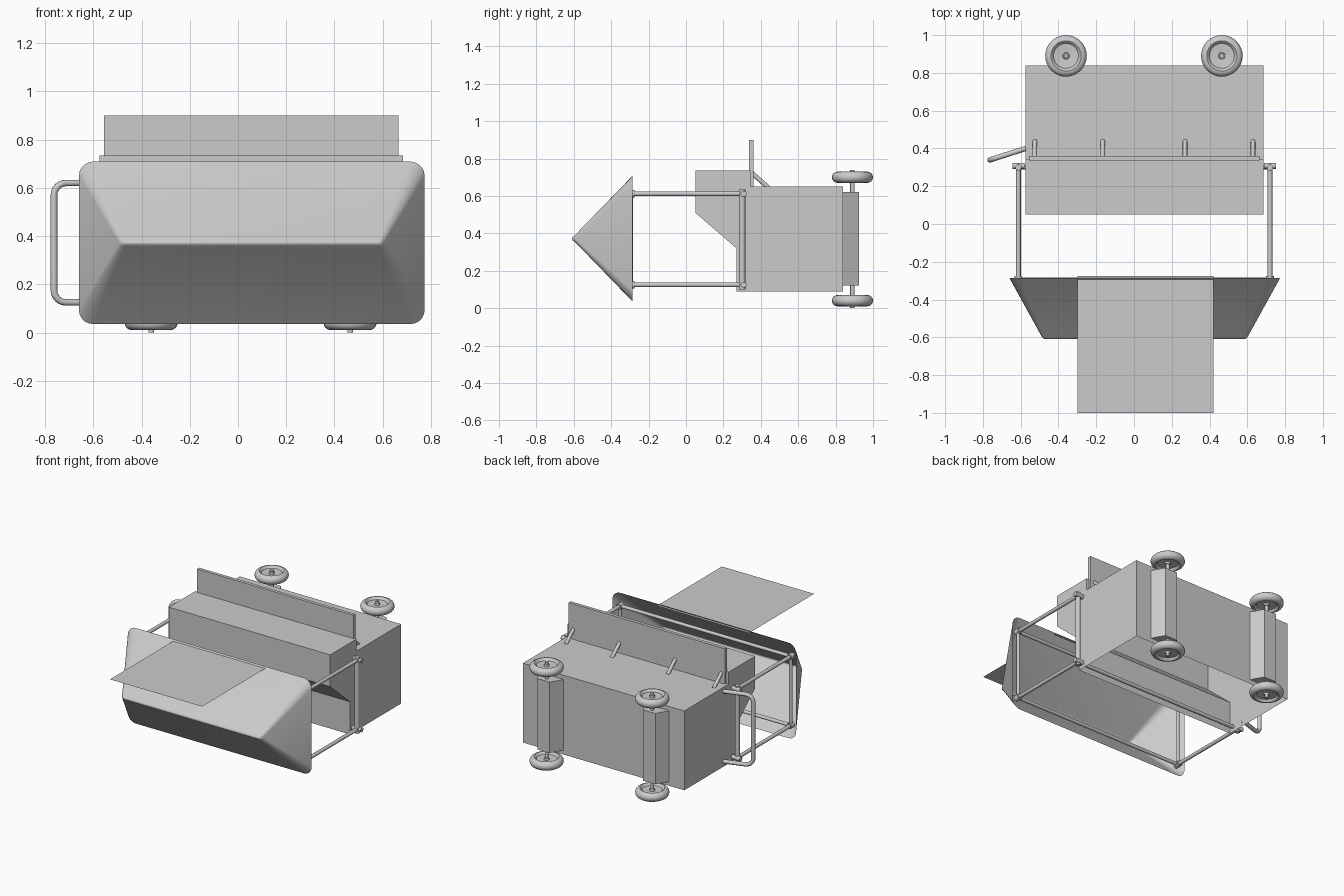
import bpy, bmesh, math
from mathutils import Vector

cube = bpy.data.objects.get("Cube")
if cube:
    bpy.data.objects.remove(cube, do_unlink=True)

grey = bpy.data.materials.new("plain_grey")
grey.use_nodes = True
colour = (0.6, 0.6, 0.6, 1)
grey.diffuse_color = colour
grey.node_tree.nodes["Principled BSDF"].inputs["Base Color"].default_value = colour


def finish(name, bm, smooth=None, fix=True):
    """Turn a bmesh into a named grey object."""
    if fix:
        bmesh.ops.recalc_face_normals(bm, faces=bm.faces)
    mesh = bpy.data.meshes.new(name)
    bm.to_mesh(mesh)
    bm.free()
    obj = bpy.data.objects.new(name, mesh)
    bpy.context.collection.objects.link(obj)
    mesh.materials.append(grey)
    if smooth:
        bpy.ops.object.select_all(action='DESELECT')
        obj.select_set(True)
        bpy.context.view_layer.objects.active = obj
        bpy.ops.object.shade_smooth_by_angle(angle=math.radians(smooth))
    return obj


def loft(bm, rings, caps=(True, True)):
    """Skin equal closed rings of points, with optional end caps."""
    loops = [[bm.verts.new(p) for p in ring] for ring in rings]
    for a, b in zip(loops, loops[1:]):
        for i in range(len(a)):
            j = (i + 1) % len(a)
            bm.faces.new((a[i], a[j], b[j], b[i]))
    if caps[0]:
        bm.faces.new(loops[0])
    if caps[1]:
        bm.faces.new(loops[-1])


def rod(name, a, b, r, sides=16):
    a, b = Vector(a), Vector(b)
    turn = (b - a).to_track_quat('Z', 'Y')
    rings = [[p + turn @ Vector((r * math.cos(t), r * math.sin(t), 0))
              for t in (math.tau * i / sides for i in range(sides))]
             for p in (a, b)]
    bm = bmesh.new()
    loft(bm, rings)
    return finish(name, bm, 40)


def box(name, lo, hi):
    bm = bmesh.new()
    loft(bm, [[(lo[0], lo[1], z), (hi[0], lo[1], z), (hi[0], hi[1], z), (lo[0], hi[1], z)]
              for z in (lo[2], hi[2])])
    return finish(name, bm)


# Cabinet with overhanging counter, open underneath
profile = [(0.05, 0.735), (0.05, 0.51), (0.27, 0.32), (0.27, 0.09),
           (0.84, 0.09), (0.84, 0.65), (0.345, 0.65), (0.345, 0.735)]
bm = bmesh.new()
loft(bm, [[(x, y, z) for y, z in profile] for x in (-0.575, 0.685)])
bmesh.ops.recalc_face_normals(bm, faces=bm.faces)
under = [f for f in bm.faces if f.calc_center_median().z < 0.1]
bmesh.ops.delete(bm, geom=under, context='FACES_ONLY')
finish("cabinet", bm, fix=False)

# Upright board behind the counter and its slanted braces
box("back_board", (-0.555, 0.337, 0.65), (0.665, 0.36, 0.9))
for x in (-0.525, -0.165, 0.27, 0.63):
    rod("board_brace", (x, 0.35, 0.725), (x, 0.44, 0.645), 0.012)


# Hipped awning shell, open at its rear
def rounded_ring(y, hx, hz, r, steps=5):
    ring = []
    for k, (sx, sz) in enumerate(((1, 1), (-1, 1), (-1, -1), (1, -1))):
        for i in range(steps + 1):
            t = math.pi / 2 * (k + i / steps)
            ring.append((0.057 + sx * (hx - r) + r * math.cos(t), y,
                         0.372 + sz * (hz - r) + r * math.sin(t)))
    return ring


bm = bmesh.new()
loft(bm, [rounded_ring(-0.285, 0.717, 0.337, 0.06),
          rounded_ring(-0.592, 0.548, 0.02, 0.019),
          rounded_ring(-0.605, 0.538, 0.01, 0.009),
          rounded_ring(-0.61, 0.528, 0.003, 0.002)], caps=(False, True))
finish("awning_shell", bm, 35)

# Thin flat sheet above the awning
bm = bmesh.new()
bm.faces.new([bm.verts.new(p) for p in
              ((-0.3, -1, 0.7), (0.42, -1, 0.7), (0.42, -0.275, 0.7), (-0.3, -0.275, 0.7))])
finish("flat_sheet", bm)

# Tubular frame joining awning and cabinet
left, right, low, high = 0.72, -0.612, 0.125, 0.612
for x in (left, right):
    rod("frame_post", (x, 0.3, 0.1), (x, 0.3, 0.635), 0.017)
    rod("awning_post", (x, -0.295, low), (x, -0.295, high), 0.012)
    for z in (low, high):
        rod("frame_arm", (x, -0.295, z), (x, 0.3, z), 0.0125)
        rod("frame_joint", (x - 0.032, 0.308, z), (x + 0.032, 0.308, z), 0.016)
        rod("awning_joint", (x, -0.315, z), (x, -0.275, z), 0.02)
for z in (low, high):
    rod("awning_crossbar", (right, -0.295, z), (left, -0.295, z), 0.012)
rod("lower_crossbar", (right, 0.3, low), (left, 0.3, low), 0.0125)

# Bent push handle on the right side
bend, path = 0.05, [(0, low)]
for cz, start in ((low + bend, -90), (high + 0.008 - bend, 0)):
    for i in range(7):
        t = math.radians(start + 15 * i)
        path.append((0.14 + bend * math.cos(t), cz + bend * math.sin(t)))
path.append((0, high + 0.008))
curve = bpy.data.curves.new("push_handle", 'CURVE')
curve.dimensions = '3D'
curve.bevel_depth = 0.014
curve.bevel_resolution = 3
curve.use_fill_caps = True
spline = curve.splines.new('POLY')
spline.points.add(len(path) - 1)
for point, (d, z) in zip(spline.points, path):
    point.co = (-0.573 - d, 0.4 - 0.32 * d, z, 1)
curve.materials.append(grey)
handle = bpy.data.objects.new("push_handle", curve)
bpy.context.collection.objects.link(handle)

# Wheels: lathed tyre with a dished disc and hub
half = [(0.016, 0.024), (0.018, 0.01), (0.066, 0.014), (0.072, 0.024), (0.08, 0.03)]
tyre = [(0.08 + 0.03 * math.sin(t), 0.03 * math.cos(t))
        for t in (math.pi * i / 8 for i in range(1, 8))]
section = half + tyre + [(r, -h) for r, h in reversed(half)]


def wheel(name, x, y, z, sides=32):
    bm = bmesh.new()
    loft(bm, [[(x + r * math.cos(t), y + r * math.sin(t), z + h)
               for t in (math.tau * i / sides for i in range(sides))]
              for r, h in section])
    finish(name, bm, 40)


for side, x in (("right", -0.36), ("left", 0.465)):
    for z in (0.04, 0.7):
        wheel(side + "_wheel", x, 0.89, z)
    rod(side + "_axle", (x, 0.89, 0), (x, 0.89, 0.738), 0.012)
    # Tapered axle housing
    bm = bmesh.new()
    loft(bm, [[(x - 0.098, 0.838, z), (x + 0.098, 0.838, z),
               (x + 0.048, 0.925, z), (x - 0.048, 0.925, z)] for z in (0.12, 0.62)])
    finish(side + "_axle_housing", bm)
